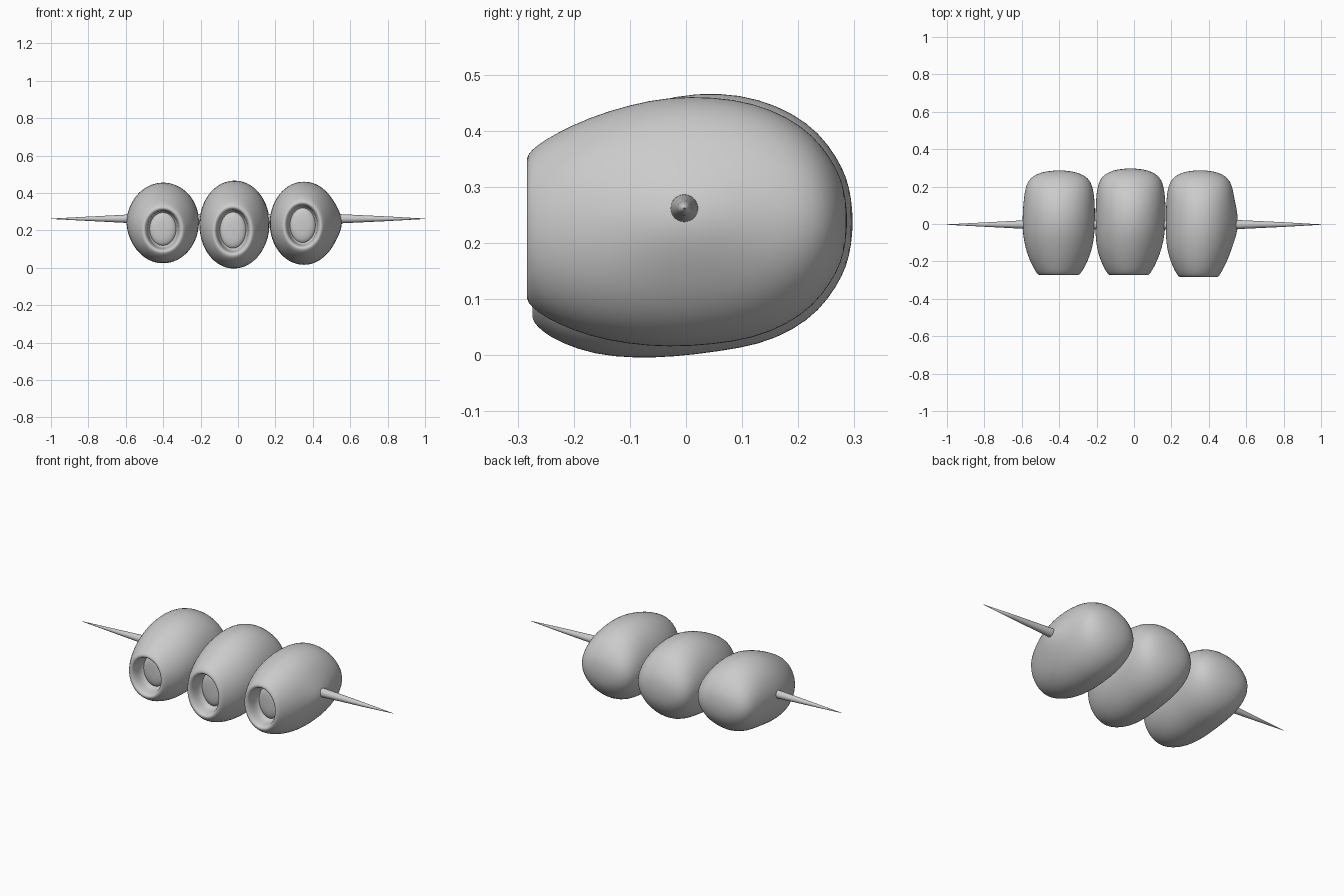
import bpy, math

if "Cube" in bpy.data.objects:
    bpy.data.objects.remove(bpy.data.objects["Cube"])

# Shared olive profile, back pole to cavity floor: y, width fraction, height fraction
PROFILE = [(.283, .25, .17), (.275, .50, .34), (.256, .73, .50), (.226, .88, .68),
           (.18, .955, .83), (.12, .99, .94), (.05, 1, .99), (-.03, 1, 1),
           (-.10, .965, .955), (-.17, .88, .875), (-.23, .74, .755),
           (-.262, .64, .665), (-.279, .575, .59), (-.281, .51, .53),
           (-.268, .455, .49), (-.235, .42, .465), (-.19, .415, .46)]
# Domed plug profile
PLUG = [(-.218, .10, .12), (-.216, .24, .28), (-.208, .34, .39),
        (-.195, .395, .44), (-.17, .40, .445)]
SEG = 40


def loft(name, rings, warp=None, levels=1):
    """Skin a list of (centre, axis_u, axis_v) elliptical rings and cap the ends."""
    verts, faces = [], []
    for (cx, cy, cz), u, v in rings:
        for i in range(SEG):
            a = 2 * math.pi * i / SEG
            c, s = math.cos(a), math.sin(a)
            p = tuple(k + m * c + n * s for k, m, n in zip((cx, cy, cz), u, v))
            verts.append(warp(p) if warp else p)
    for r in range(len(rings) - 1):
        for i in range(SEG):
            j = (i + 1) % SEG
            faces.append((r * SEG + i, r * SEG + j, (r + 1) * SEG + j, (r + 1) * SEG + i))
    last = (len(rings) - 1) * SEG
    for base, centre in ((0, rings[0][0]), (last, rings[-1][0])):
        verts.append(centre)
        k = len(verts) - 1
        for i in range(SEG):
            j = (i + 1) % SEG
            faces.append((base + j, base + i, k) if base == 0 else (base + i, base + j, k))
    mesh = bpy.data.meshes.new(name)
    mesh.from_pydata(verts, [], faces)
    mesh.polygons.foreach_set("use_smooth", [True] * len(mesh.polygons))
    obj = bpy.data.objects.new(name, mesh)
    bpy.context.collection.objects.link(obj)
    if levels:
        mod = obj.modifiers.new("smooth", 'SUBSURF')
        mod.levels = mod.render_levels = levels
    return obj


def olive(n, cx, cz, hw, hh, fx, fz, y_shift, y_scale, bulge):
    """One stuffed olive; its centre line drifts to (fx, fz) at the front opening."""
    def ring(y, w, h):
        t = min(1, max(0, (.06 - y) / .32))
        t = t * t * (3 - 2 * t)
        return ((cx + (fx - cx) * t, y * y_scale + y_shift, cz + (fz - cz) * t),
                (hw * w, 0, 0), (0, 0, hh * h))

    # Swelling of the skin where the pick comes through
    def warp(p):
        x, y, z = p
        side = max(0, (x - cx) / hw * (1 if bulge > 0 else -1)) if y > -.2 else 0
        g = math.exp(-((y / .09) ** 2 + ((z - .245) / .085) ** 2))
        return (x + bulge * side * g, y, z)

    rings = [ring(*p) for p in PROFILE]
    loft(f"olive_{n}", [ring(.285, .06, .04)] + rings, warp)
    loft(f"pimento_{n}", [ring(*p) for p in PLUG])


#     n   cx    cz    hw    hh     fx    fz   shift scale bulge
olive(1, -.400, .248, .192, .213, -.402, .203, .004, .99, -.006)
olive(2, -.018, .238, .188, .234, -.028, .197, .009, 1.01, 0)
olive(3, .354, .240, .184, .224, .345, .226, -.001, 1.01, .026)

# Cocktail pick tapering to both ends
pick = [(-1, .001), (-.8, .0115), (-.6, .022), (-.5, .025), (.5, .026),
        (.56, .024), (.8, .0125), (1, .001)]
loft("cocktail_pick", [((x, -.003, .262), (0, r, 0), (0, 0, r)) for x, r in pick], levels=0)
